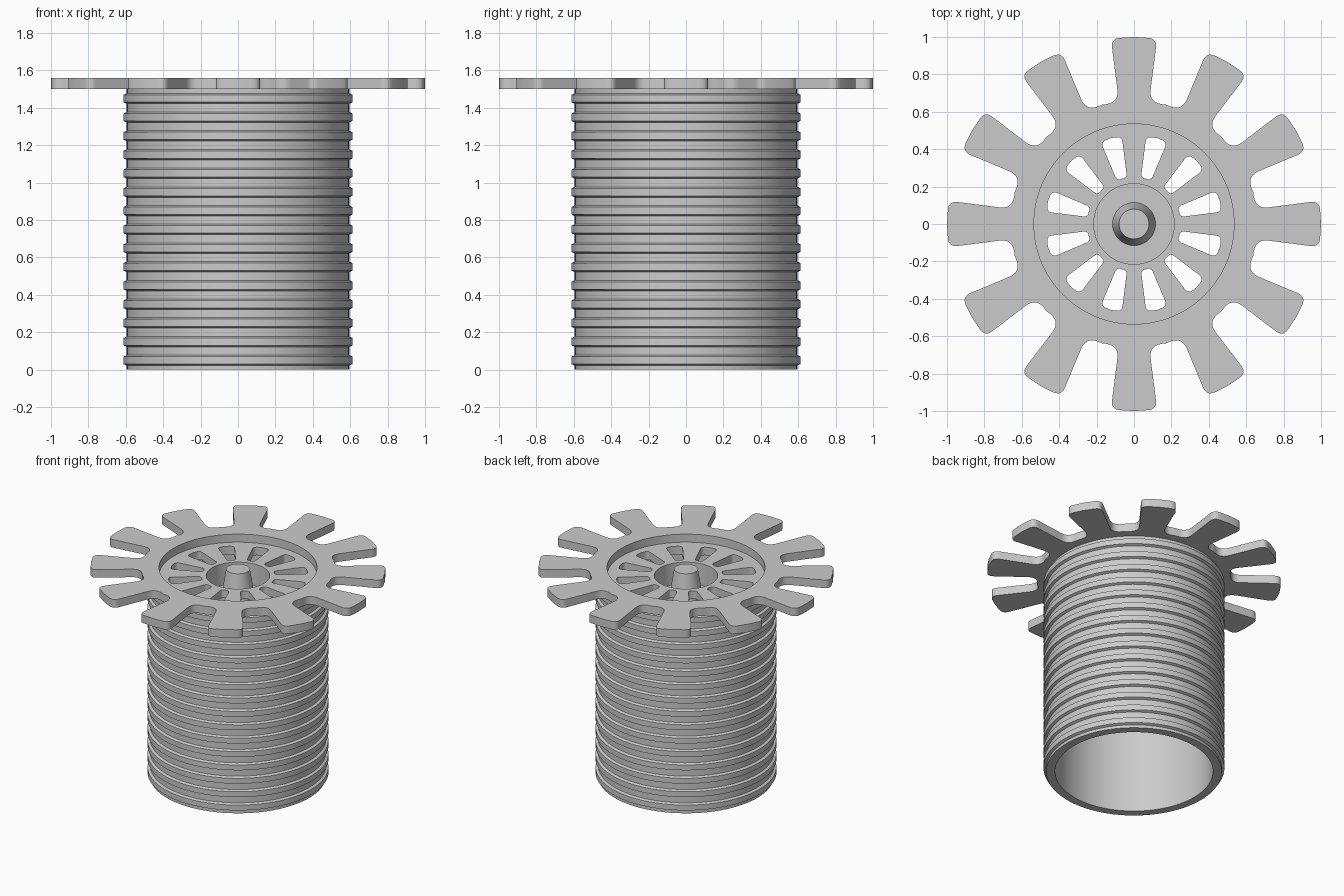
import bpy, bmesh
from math import sin, cos, pi, radians
from mathutils import Vector, Matrix

if "Cube" in bpy.data.objects:
    bpy.data.objects.remove(bpy.data.objects["Cube"])


def smooth(ob):
    bpy.ops.object.select_all(action='DESELECT')
    ob.select_set(True)
    bpy.context.view_layer.objects.active = ob
    bpy.ops.object.shade_smooth_by_angle(angle=radians(25))


def lathe(name, profile, closed, n=96):
    bm = bmesh.new()
    rings = []
    for r, z in profile:
        if r == 0:
            rings.append([bm.verts.new((0, 0, z))] * n)
        else:
            rings.append([bm.verts.new((r * cos(2 * pi * i / n), r * sin(2 * pi * i / n), z))
                          for i in range(n)])
    pairs = list(zip(rings, rings[1:]))
    if closed:
        pairs.append((rings[-1], rings[0]))
    for a, b in pairs:
        for i in range(n):
            j = (i + 1) % n
            bm.faces.new(list(dict.fromkeys((a[i], a[j], b[j], b[i]))))
    bmesh.ops.recalc_face_normals(bm, faces=bm.faces)
    me = bpy.data.meshes.new(name)
    bm.to_mesh(me)
    bm.free()
    ob = bpy.data.objects.new(name, me)
    bpy.context.collection.objects.link(ob)
    smooth(ob)
    return ob


def rounded(corners, steps=6):
    """Closed outline from (x, y, fillet setback) corners."""
    out, n = [], len(corners)
    for i, (x, y, d) in enumerate(corners):
        p = Vector((x, y))
        if d == 0:
            out.append(p)
            continue
        a = p + (Vector(corners[i - 1][:2]) - p).normalized() * d
        b = p + (Vector(corners[(i + 1) % n][:2]) - p).normalized() * d
        for k in range(steps + 1):
            t = k / steps
            out.append(a * (1 - t) ** 2 + p * 2 * t * (1 - t) + b * t * t)
    return out


def circle(r, n=96):
    return [Vector((r * cos(2 * pi * i / n), r * sin(2 * pi * i / n))) for i in range(n)]


def plate(name, outlines, z0, z1):
    cu = bpy.data.curves.new(name, 'CURVE')
    cu.dimensions = '2D'
    cu.fill_mode = 'BOTH'
    cu.extrude = (z1 - z0) / 2
    for pts in outlines:
        sp = cu.splines.new('POLY')
        sp.points.add(len(pts) - 1)
        for q, p in zip(sp.points, pts):
            q.co = (p.x, p.y, 0, 1)
        sp.use_cyclic_u = True
    ob = bpy.data.objects.new(name, cu)
    bpy.context.collection.objects.link(ob)
    ob.location.z = (z0 + z1) / 2
    bpy.ops.object.select_all(action='DESELECT')
    ob.select_set(True)
    bpy.context.view_layer.objects.active = ob
    bpy.ops.object.convert(target='MESH')
    ob = bpy.context.view_layer.objects.active
    bm = bmesh.new()
    bm.from_mesh(ob.data)
    bmesh.ops.remove_doubles(bm, verts=bm.verts, dist=1e-5)
    bmesh.ops.recalc_face_normals(bm, faces=bm.faces)
    bm.to_mesh(ob.data)
    bm.free()
    smooth(ob)
    return ob


def spin(corners, k, step=30, start=0):
    m = Matrix.Rotation(radians(start + step * k), 2)
    return [(*(m @ Vector(c[:2])), c[2]) for c in corners]


# ribbed tube
prof = [(0.535, 1.5), (0.535, 0), (0.595, 0)]
for i in range(15):
    z = 0.05 + 0.1 * i
    prof += [(0.595, z - 0.028), (0.613, z - 0.02), (0.613, z + 0.02), (0.595, z + 0.028)]
prof.append((0.595, 1.5))
lathe("ribbed_tube", prof, True)

# toothed flange
tooth = [(0.66 * cos(radians(-15)), 0.66 * sin(radians(-15)), 0),
         (0.65, -0.08, 0.07), (0.992, -0.124, 0.05), (1.0, 0, 0),
         (0.992, 0.124, 0.05), (0.65, 0.08, 0.07)]
gear = [c for k in range(12) for c in spin(tooth, k)]
plate("toothed_flange", [rounded(gear), circle(0.535)], 1.5, 1.56)

# slotted grille disc
slot = [(0.25, -0.028, 0.02), (0.468, -0.058, 0.03), (0.476, 0, 0),
        (0.468, 0.058, 0.03), (0.25, 0.028, 0.02)]
slots = [rounded(spin(slot, k, start=15)) for k in range(12)]
plate("grille_disc", [circle(0.536), circle(0.215)] + slots, 1.44, 1.5)

# central cup with tapered post
lathe("cup_and_post", [(0, 1.55), (0.08, 1.55), (0.115, 1.34), (0.215, 1.34), (0.215, 1.499),
                       (0.235, 1.499), (0.235, 1.31), (0, 1.31)], False)
